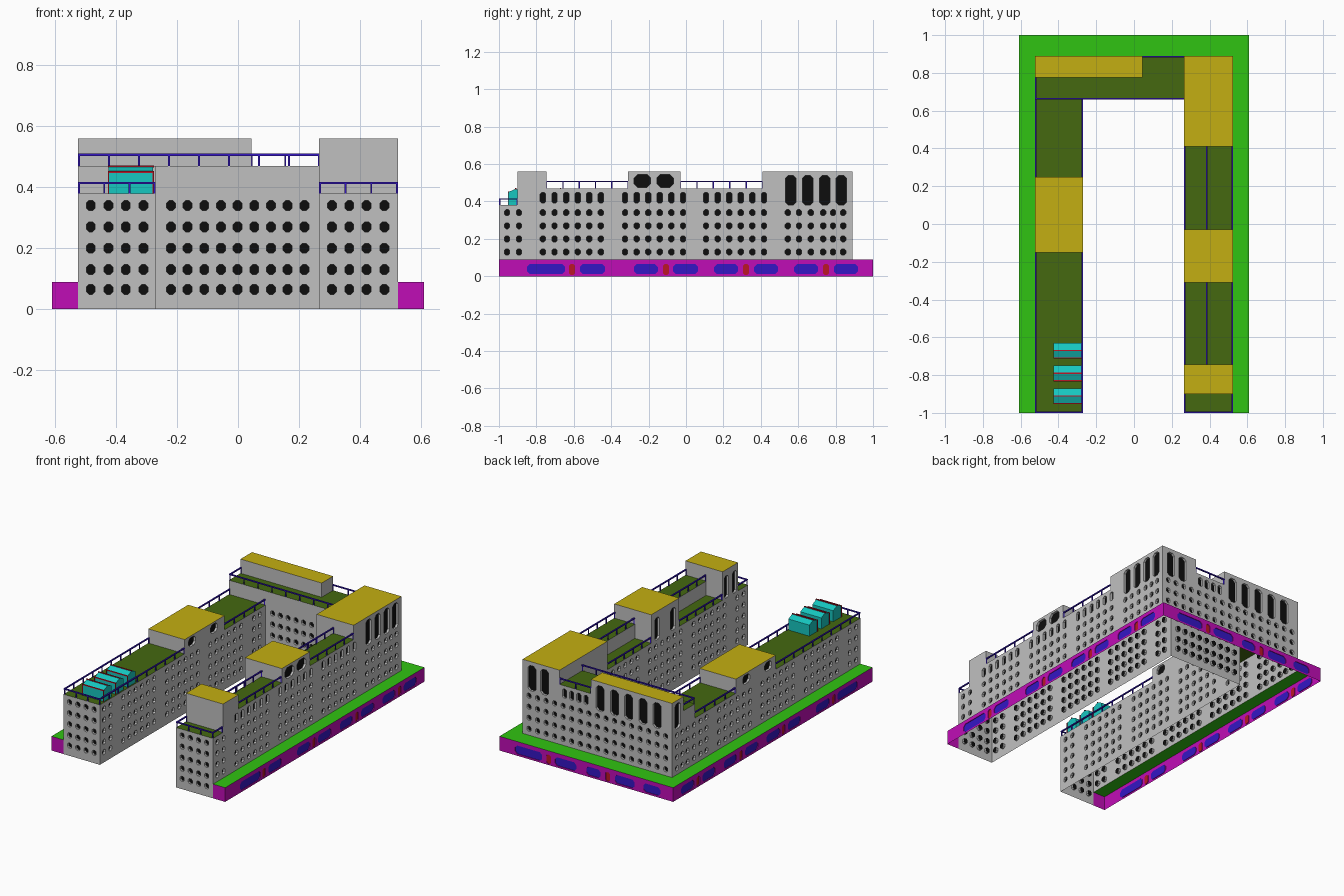
import bpy, bmesh
from mathutils import Matrix, Vector

if "Cube" in bpy.data.objects:
    bpy.data.objects.remove(bpy.data.objects["Cube"])

COLOURS = {
    "wall_grey": (.53, .53, .53), "window_black": (.004, .004, .004),
    "podium_green": (.03, .55, .006), "roof_olive": (.058, .14, .005),
    "tower_yellow": (.55, .43, .006), "podium_magenta": (.53, .004, .47),
    "rail_blue": (.035, .008, .56), "door_red": (.5, .008, .02),
    "skylight_cyan": (.008, .57, .53),
}
NAMES = list(COLOURS)
for n, c in COLOURS.items():
    bpy.data.materials.new(n).diffuse_color = (*c, 1)


def finish(bm, name):
    """Turn a bmesh whose faces index NAMES into an object with only the slots it uses."""
    used = sorted({f.material_index for f in bm.faces})
    for f in bm.faces:
        f.material_index = used.index(f.material_index)
    me = bpy.data.meshes.new(name)
    bm.to_mesh(me)
    bm.free()
    for i in used:
        me.materials.append(bpy.data.materials[NAMES[i]])
    ob = bpy.data.objects.new(name, me)
    bpy.context.collection.objects.link(ob)


def wall(name, axis, c, out, z0, steps, wins=(), mat="wall_grey"):
    """Wall in the plane axis-perpendicular at c with a stepped top.
    steps: (start, end, top); wins: (centre u, centre z, width, height, material, depth)."""
    bm = bmesh.new()

    def face(pts, m):
        vs = []
        for u, z, d in pts:
            k = c - out * d
            vs.append(bm.verts.new((k, u, z) if axis == "y" else (u, k, z)))
        bm.faces.new(vs).material_index = NAMES.index(m)

    boxes = [(u - w / 2, u + w / 2, z - h / 2, z + h / 2, m, d) for u, z, w, h, m, d in wins]
    us = sorted({round(v, 4) for s in steps for v in s[:2]} | {round(v, 4) for b in boxes for v in b[:2]})
    zs = sorted({z0} | {s[2] for s in steps} | {round(v, 4) for b in boxes for v in b[2:4]})
    # solid wall cells
    for a, b in zip(us, us[1:]):
        um = (a + b) / 2
        top = max([s[2] for s in steps if s[0] < um < s[1]], default=z0)
        col = [w for w in boxes if w[0] < um < w[1]]
        for e, f in zip(zs, zs[1:]):
            zm = (e + f) / 2
            if zm < top and not any(w[2] < zm < w[3] for w in col):
                face([(a, e, 0), (b, e, 0), (b, f, 0), (a, f, 0)], mat)
    # recessed eight-sided windows
    for x0, x1, y0, y1, m, d in boxes:
        k = .28 * min(x1 - x0, y1 - y0)
        p = [(x0 + k, y0), (x1 - k, y0), (x1, y0 + k), (x1, y1 - k),
             (x1 - k, y1), (x0 + k, y1), (x0, y1 - k), (x0, y0 + k)]
        for i, q in enumerate([(x1, y0), (x1, y1), (x0, y1), (x0, y0)]):
            face([(*p[2 * i + 1], 0), (*q, 0), (*p[(2 * i + 2) % 8], 0)], mat)
        for i in range(8):
            a, b = p[i], p[(i + 1) % 8]
            face([(*a, 0), (*b, 0), (*b, d), (*a, d)], mat)
        face([(*q, d) for q in p], m)
    if (axis == "x") == (out > 0):
        bmesh.ops.reverse_faces(bm, faces=bm.faces[:])
    bmesh.ops.remove_doubles(bm, verts=bm.verts[:], dist=1e-5)
    finish(bm, name)


def box(bm, lo, hi, mat):
    lo, hi = Vector(lo), Vector(hi)
    r = bmesh.ops.create_cube(bm, size=1, matrix=Matrix.Translation((lo + hi) / 2) @ Matrix.Diagonal((*(hi - lo), 1)))
    for f in {f for v in r["verts"] for f in v.link_faces}:
        f.material_index = NAMES.index(mat)


def slabs(name, rects, mat):
    bm = bmesh.new()
    for x0, x1, y0, y1, z in rects:
        f = bm.faces.new([bm.verts.new(p) for p in ((x0, y0, z), (x1, y0, z), (x1, y1, z), (x0, y1, z))])
        f.material_index = NAMES.index(mat)
    finish(bm, name)


def grid(us, zs, w=.029, h=.032):
    return [(u, z, w, h, "window_black", .014) for u in us for z in zs]


# window positions
SIDE = [-.957, -.893] + [s + i * .062 for s in (-.765, -.326, .107) for i in range(6)] \
    + [.545, .604, .668, .733, .786, .84]
UP, ALL = [.13, .2, .27, .34], [.065, .13, .2, .27, .34]
COURT = [u for u in SIDE if u < .62]

# right wing walls
R_OUT = [(-1, -.9, .38), (-.9, -.745, .56), (-.745, -.31, .47), (-.31, -.03, .56), (-.03, .41, .47), (.41, .89, .56)]
R_IN = [(a, min(b, .66), .38 if t == .47 else t) for a, b, t in R_OUT]
wall("right_outer_wall", "y", .525, 1, .09, R_OUT,
     grid(SIDE, UP) + grid(SIDE[2:20], [.42], .029, .058)
     + grid([.561, .652, .743, .829], [.46], .056, .16) + grid([-.233, -.112], [.51], .088, .07))
wall("right_court_wall", "y", .265, -1, 0, R_IN,
     grid(COURT, ALL) + grid([-.25, -.09], [.45], .05, .14) + grid([-.865, -.785], [.45], .04, .14))
wall("right_court_wall_upper", "y", .265, -1, .47, [(.66, .89, .56)])
wall("right_terrace_wall", "y", .38, -1, .38, [(-.745, -.31, .47), (-.03, .41, .47)])
for i, (y, s) in enumerate([(-.9, -1), (-.745, 1), (-.31, -1), (-.03, 1), (.41, -1)]):
    wall(f"right_tower_end_{i}", "x", y, s, .38, [(.265, .525, .56)])
wall("right_front_wall", "x", -1, -1, 0, [(.265, .525, .38)], grid([.308, .365, .422, .48], ALL))

# left wing walls
wall("left_front_wall", "x", -1, -1, 0, [(-.525, -.27, .38)], grid([-.483, -.425, -.368, -.31], ALL))
L_IN = [(-1, -.15, .38), (-.15, .25, .47), (.25, .66, .38)]
penthouse = grid([-.075, .145], [.43], .07, .056)
wall("left_court_wall", "y", -.27, 1, 0, L_IN, grid(COURT, ALL) + penthouse)
wall("left_outer_wall", "y", -.525, -1, .09, L_IN + [(.66, .775, .47), (.775, .89, .56)],
     grid(SIDE, UP) + penthouse + grid([.832], [.46], .056, .16))
for i, (y, s) in enumerate([(-.15, -1), (.25, 1), (.66, -1)]):
    wall(f"left_tower_end_{i}", "x", y, s, .38, [(-.525, -.27, .47)])

# rear block walls
wall("rear_court_wall", "x", .66, -1, 0, [(-.27, .265, .47)], grid([-.22 + i * .0547 for i in range(9)], ALL))
wall("rear_outer_wall", "x", .89, 1, .09, [(-.525, .045, .56), (.045, .265, .47), (.265, .525, .56)],
     grid([-.48 + i * .06 for i in range(17)], UP)
     + grid([.08, .13, .18, .23], [.42], .029, .058)
     + grid([.37, .46, -.02, -.12, -.22, -.32, -.42], [.455], .056, .16))
wall("rear_tower_front", "x", .775, -1, .47, [(-.525, .045, .56)])
wall("rear_tower_end", "y", .045, 1, .47, [(.775, .89, .56)])

# roofs
slabs("green_roofs", [
    (-.525, -.27, -1, -.15, .38), (-.525, -.27, .25, .66, .38),
    (-.525, .045, .66, .775, .47), (.045, .265, .66, .89, .47), (.265, .525, -1, -.9, .38),
    (.265, .38, -.745, -.31, .38), (.38, .525, -.745, -.31, .47),
    (.265, .38, -.03, .41, .38), (.38, .525, -.03, .41, .47)], "roof_olive")
slabs("tower_roofs", [
    (-.525, -.27, -.15, .25, .47), (-.525, .045, .775, .89, .56), (.265, .525, -.9, -.745, .56),
    (.265, .525, -.31, -.03, .56), (.265, .525, .41, .89, .56)], "tower_yellow")

# podium, open underneath, with shop windows and doors on its three outer sides


def shops(windows, doors):
    return [((a + b) / 2, .038, b - a, .054, "rail_blue", .004) for a, b in windows] \
        + [(u, .036, .032, .058, "door_red", .004) for u in doors]


side_shops = shops([(-.85, -.647), (-.567, -.433), (-.278, -.15), (-.07, .064), (.15, .278),
                    (.364, .492), (.578, .706), (.79, .92)], [-.61, -.107, .321, .749])
rear_shops = shops([(.31, .5), (.07, .22), (-.1, 0), (-.34, -.2), (-.52, -.4)], [.265, -.15])
for s, n in ((1, "right"), (-1, "left")):
    wall(f"podium_{n}_side", "y", .61 * s, s, 0, [(-1, 1, .09)], side_shops, "podium_magenta")
    wall(f"podium_{n}_front", "x", -1, -1, 0, [(min(.525 * s, .61 * s), max(.525 * s, .61 * s), .09)],
         (), "podium_magenta")
wall("podium_rear_side", "x", 1, 1, 0, [(-.61, .61, .09)], rear_shops, "podium_magenta")
slabs("podium_top", [(-.61, -.525, -1, 1, .09), (.525, .61, -1, 1, .09), (-.525, .525, .89, 1, .09)], "podium_green")

# railings: (x0, y0, x1, y1, roof height)
bm = bmesh.new()
T = .004
for x0, y0, x1, y1, z in [
        (-.521, -.996, -.274, -.996, .38), (-.274, -.996, -.274, -.15, .38), (-.521, -.996, -.521, -.15, .38),
        (-.274, .25, -.274, .66, .38), (-.521, .25, -.521, .66, .38),
        (-.521, .664, .265, .664, .47), (-.521, .664, -.521, .775, .47), (.045, .886, .265, .886, .47),
        (.269, -.996, .521, -.996, .38), (.269, -.996, .269, -.9, .38), (.521, -.996, .521, -.9, .38),
        (.521, -.745, .521, -.31, .47), (.384, -.745, .384, -.31, .47), (.269, -.745, .269, -.31, .38),
        (.521, -.03, .521, .41, .47), (.384, -.03, .384, .41, .47), (.269, -.03, .269, .41, .38)]:
    top = z + (.037 if z < .4 else .04)
    box(bm, (x0 - T, y0 - T, top - .007), (x1 + T, y1 + T, top), "rail_blue")
    n = max(1, round((x1 - x0 + y1 - y0) / .095))
    for i in range(n + 1):
        x, y = x0 + (x1 - x0) * i / n, y0 + (y1 - y0) * i / n
        box(bm, (x - .003, y - .003, z), (x + .003, y + .003, top - .007), "rail_blue")
finish(bm, "roof_railings")

# gabled skylights with red trim
for i in range(3):
    y = -.91 + i * .12
    bm = bmesh.new()
    prof = [(y - .04, .38), (y + .04, .38), (y + .04, .45), (y, .468), (y - .04, .45)]
    f = bm.faces.new([bm.verts.new((-.425, a, b)) for a, b in prof])
    r = bmesh.ops.extrude_face_region(bm, geom=[f])
    bmesh.ops.translate(bm, verts=[v for v in r["geom"] if isinstance(v, bmesh.types.BMVert)], vec=(.147, 0, 0))
    bmesh.ops.recalc_face_normals(bm, faces=bm.faces[:])
    for f in bm.faces:
        f.material_index = NAMES.index("skylight_cyan")
    for a, b in ((y, .468), (y - .04, .45)):
        box(bm, (-.427, a - .003, b - .003), (-.276, a + .003, b + .003), "door_red")
    for x in (-.425, -.278):
        box(bm, (x - .002, y - .043, .38), (x + .002, y - .038, .45), "door_red")
    finish(bm, f"skylight_{i}")

for m in bpy.data.materials:
    if m.users and not m.is_grease_pencil:
        m.use_nodes = True
        m.node_tree.nodes["Principled BSDF"].inputs["Base Color"].default_value = m.diffuse_color
